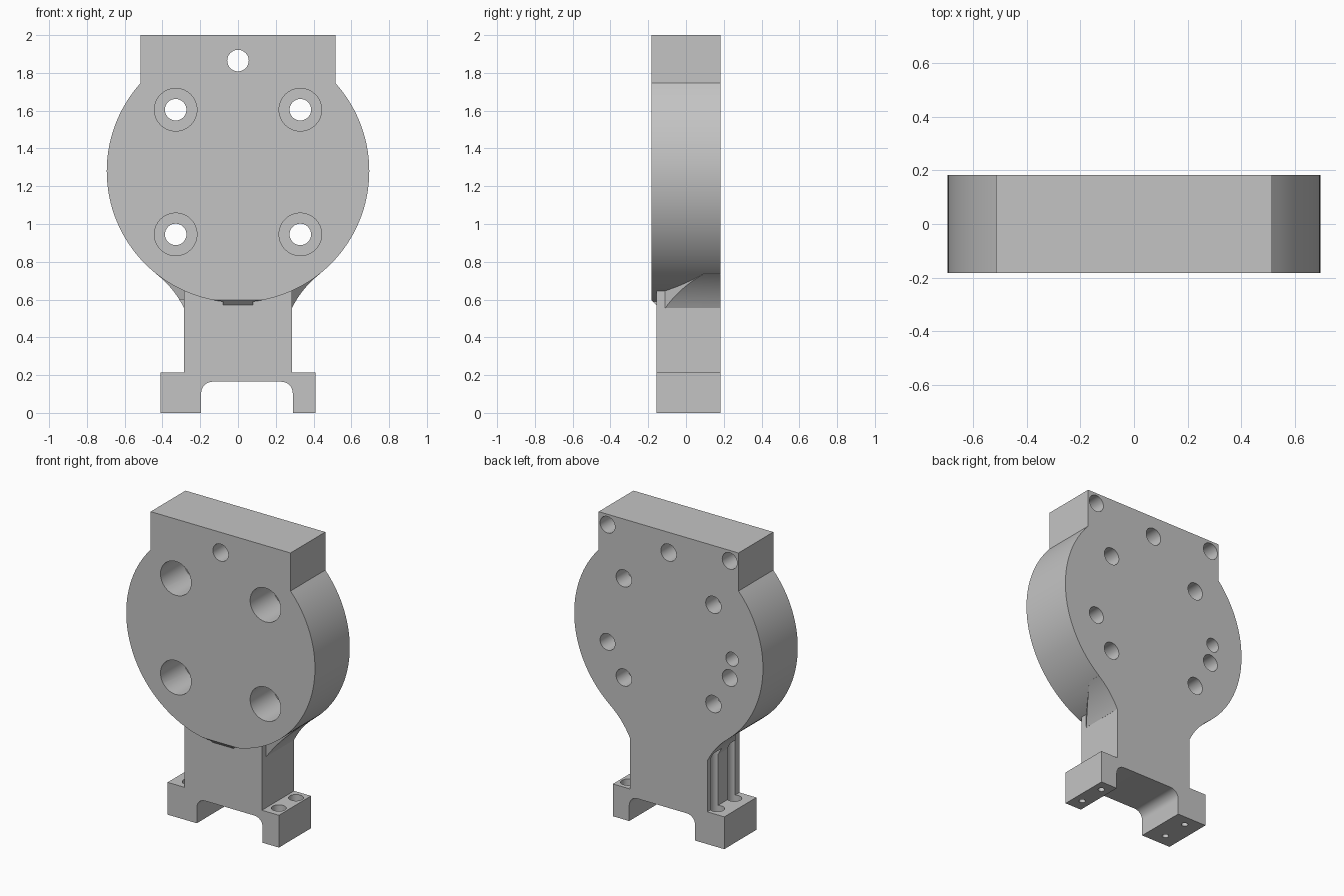
import bpy
import bmesh
from math import sin, cos, radians, pi
from mathutils import Vector, Matrix

BACK, FRONT = 0.183, -0.183
NECK_FRONT = -0.155
NECK_X, FOOT_X = 0.285, 0.41
DISC_Z, DISC_R = 1.28, 0.695

cube = bpy.data.objects.get("Cube")
if cube:
    bpy.data.objects.remove(cube, do_unlink=True)

grey = bpy.data.materials.new("light grey")
grey.use_nodes = True
grey.diffuse_color = (0.55, 0.55, 0.55, 1)
grey.node_tree.nodes["Principled BSDF"].inputs["Base Color"].default_value = grey.diffuse_color


def add_object(name, bm):
    bmesh.ops.recalc_face_normals(bm, faces=bm.faces)
    mesh = bpy.data.meshes.new(name)
    bm.to_mesh(mesh)
    bm.free()
    mesh.materials.append(grey)
    obj = bpy.data.objects.new(name, mesh)
    bpy.context.collection.objects.link(obj)
    return obj


def prism(points, lift, depth):
    """Extrude a 2D outline; lift maps its points into space."""
    bm = bmesh.new()
    face = bm.faces.new([bm.verts.new(lift(*p)) for p in points])
    geom = bmesh.ops.extrude_face_region(bm, geom=[face])["geom"]
    moved = [v for v in geom if isinstance(v, bmesh.types.BMVert)]
    bmesh.ops.translate(bm, vec=depth, verts=moved)
    return bm


def slab(points, y0, y1):
    return prism(points, lambda x, z: (x, y0, z), (0, y1 - y0, 0))


def arc(cx, cz, r, a0, a1, steps):
    angles = [radians(a0 + (a1 - a0) * i / steps) for i in range(steps + 1)]
    return [(cx + r * cos(a), cz + r * sin(a)) for a in angles]


def cylinder(name, start, end, r, sides=32):
    a, b = Vector(start), Vector(end)
    spin = (b - a).to_track_quat('Z', 'Y').to_matrix().to_4x4()
    bm = bmesh.new()
    bmesh.ops.create_cone(bm, cap_ends=True, segments=sides, radius1=r, radius2=r,
                          depth=(b - a).length,
                          matrix=Matrix.Translation((a + b) / 2) @ spin)
    return add_object(name, bm)


def combine(target, tool, operation):
    mod = target.modifiers.new("shape", 'BOOLEAN')
    mod.operation, mod.object, mod.solver = operation, tool, 'EXACT'
    bpy.context.view_layer.objects.active = target
    bpy.ops.object.modifier_apply(modifier=mod.name)
    bpy.data.objects.remove(tool, do_unlink=True)


# Round body
body = cylinder("mounting_bracket", (0, FRONT, DISC_Z), (0, BACK, DISC_Z), DISC_R, 128)

# Square head on top
head = [(-0.515, 1.4), (0.515, 1.4), (0.515, 2), (-0.515, 2)]
combine(body, add_object("head_block", slab(head, FRONT, BACK)), 'UNION')

# Neck and two feet with a rounded, off-centre gap
foot = [(-FOOT_X, 0), (-0.195, 0)]
foot += arc(-0.135, 0.105, 0.06, 180, 90, 8) + arc(0.23, 0.105, 0.06, 90, 0, 8)
foot += [(0.29, 0), (FOOT_X, 0), (FOOT_X, 0.215), (NECK_X, 0.215), (NECK_X, 0.9),
         (-NECK_X, 0.9), (-NECK_X, 0.215), (-FOOT_X, 0.215)]
combine(body, add_object("neck_and_feet", slab(foot, NECK_FRONT, BACK)), 'UNION')

# Curved webs between neck and body, bevelled towards the front
for side in (1, -1):
    web = [(0.1, 0.555)] + arc(0.752, 0.325, 0.52, 153.8, 128.2, 12) + [(0.3, 0.95), (0.1, 0.95)]
    bm = slab([(side * x, z) for x, z in web], -0.12, BACK)
    cut = bmesh.ops.bisect_plane(bm, geom=bm.verts[:] + bm.edges[:] + bm.faces[:],
                                 plane_co=(side * NECK_X, -0.11, 0),
                                 plane_no=(side * 0.2, -0.145, 0), clear_outer=True)
    rim = [e for e in cut["geom_cut"] if isinstance(e, bmesh.types.BMEdge)]
    bmesh.ops.holes_fill(bm, edges=rim)
    combine(body, add_object("web", bm), 'UNION')

# Small sloped relief under the front edge of the body
relief = [(-0.25, 0.665), (-0.155, 0.57), (-0.155, 0.5), (-0.25, 0.5)]
lip = [(-0.183, 0.62), (-0.183, 0.598), (-0.155, 0.57), (-0.1, 0.57), (-0.1, 0.62)]
combine(body, add_object("lip", prism(lip, lambda y, z: (-0.08, y, z), (0.16, 0, 0))), 'UNION')
combine(body, add_object("relief", prism(relief, lambda y, z: (-0.16, y, z), (0.32, 0, 0))), 'DIFFERENCE')


def drill(start, end, r):
    combine(body, cylinder("drill", start, end, r), 'DIFFERENCE')


# Counterbored through holes
for x in (-0.33, 0.33):
    for z in (0.945, 1.605):
        drill((x, -0.3, z), (x, 0.3, z), 0.057)
        drill((x, -0.3, z), (x, 0.06, z), 0.113)
drill((0, -0.3, 1.865), (0, 0.3, 1.865), 0.057)

# Blind holes in the back
for x in (-0.45, 0.45):
    for z in (1.15, 1.93):
        drill((x, -0.1, z), (x, 0.3, z), 0.055)
drill((-0.467, -0.1, 1.28), (-0.467, 0.3, 1.28), 0.046)

# Foot screw holes; the right pair also grooves the side of the neck
for x, top in ((0.35, 0.4), (-0.307, 0.6)):
    for y in (-0.07, 0.11):
        drill((x, y, 0.1), (x, y, top), 0.045)
        drill((x, y, -0.1), (x, y, 0.15), 0.02)

bpy.ops.object.select_all(action='DESELECT')
body.select_set(True)
bpy.context.view_layer.objects.active = body
bpy.ops.object.shade_smooth_by_angle(angle=radians(25))
